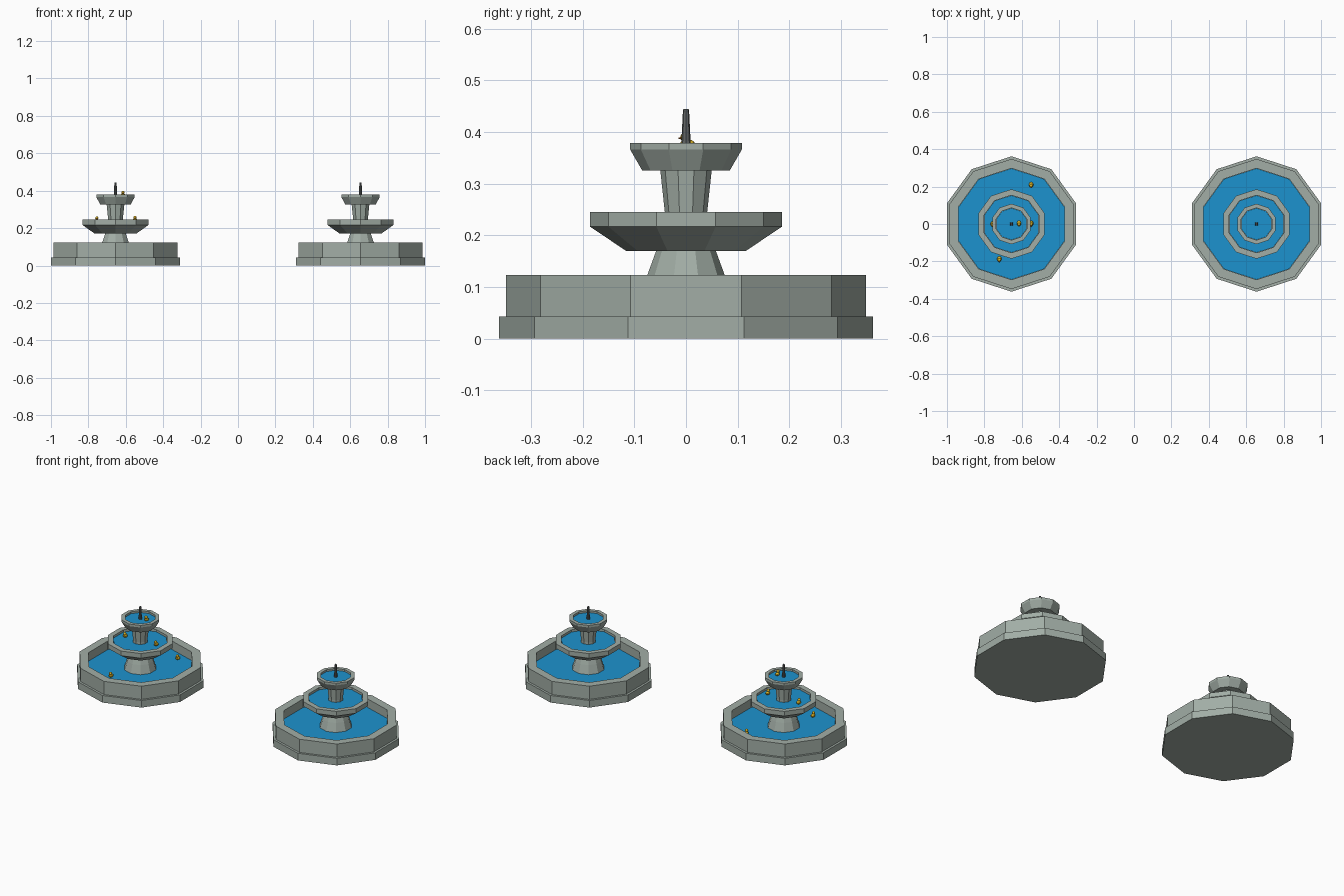
import bpy, math
from mathutils import Matrix, Vector

if "Cube" in bpy.data.objects:
    bpy.data.objects.remove(bpy.data.objects["Cube"])


def material(name, rgb):
    m = bpy.data.materials.new(name)
    m.diffuse_color = (*rgb, 1)
    m.use_nodes = True
    m.node_tree.nodes["Principled BSDF"].inputs["Base Color"].default_value = m.diffuse_color
    return m


STONE = material("stone", (0.36, 0.42, 0.38))
METAL = material("dark_metal", (0.12, 0.13, 0.13))
WATER = material("water", (0.012, 0.29, 0.62))
GOLD = material("yellow", (0.75, 0.48, 0.02))
ORANGE = material("orange", (0.75, 0.2, 0.02))


def lathe(name, profile, x, mat, sides=10):
    """Revolve (radius, z) points into a faceted solid, capped at both ends."""
    verts, faces = [], []
    for r, z in profile:
        for k in range(sides):
            a = math.pi / 2 + 2 * math.pi * k / sides
            verts.append((r * math.cos(a), r * math.sin(a), z))
    for i in range(len(profile) - 1):
        for k in range(sides):
            j = (k + 1) % sides
            faces.append((i * sides + k, i * sides + j,
                          (i + 1) * sides + j, (i + 1) * sides + k))
    last = (len(profile) - 1) * sides
    faces.append(tuple(reversed(range(sides))))
    faces.append(tuple(range(last, last + sides)))
    me = bpy.data.meshes.new(name)
    me.from_pydata(verts, [], faces)
    me.materials.append(mat)
    ob = bpy.data.objects.new(name, me)
    ob.location.x = x
    bpy.context.collection.objects.link(ob)
    return ob


def water(name, r, z, x):
    lathe(name, [(r, z - 0.006), (r, z)], x, WATER)


def fountain(x, side):
    # lower pool with stepped plinth
    lathe(side + "_pool", [(0.362, 0), (0.362, 0.043), (0.348, 0.043), (0.348, 0.123),
                           (0.298, 0.123), (0.298, 0.055)], x, STONE)
    water(side + "_pool_water", 0.297, 0.072, x)
    # pedestal and middle bowl
    lathe(side + "_pedestal", [(0.094, 0.06), (0.075, 0.123), (0.057, 0.172)], x, STONE)
    lathe(side + "_middle_bowl", [(0.116, 0.17), (0.186, 0.217), (0.186, 0.245),
                                  (0.154, 0.245), (0.154, 0.218)], x, STONE)
    water(side + "_middle_water", 0.153, 0.232, x)
    # column and top bowl
    lathe(side + "_column", [(0.041, 0.22), (0.041, 0.245), (0.05, 0.328)], x, STONE)
    lathe(side + "_top_bowl", [(0.085, 0.326), (0.108, 0.366), (0.108, 0.379),
                               (0.086, 0.379), (0.086, 0.358)], x, STONE)
    water(side + "_top_water", 0.085, 0.368, x)
    # spout
    lathe(side + "_spout", [(0.010, 0.36), (0.006, 0.441), (0.005, 0.445)], x, METAL, 8)


def ball(name, loc, scale, mat):
    bpy.ops.mesh.primitive_uv_sphere_add(segments=10, ring_count=6, radius=1, location=loc)
    ob = bpy.context.object
    ob.name, ob.scale = name, scale
    ob.data.materials.append(mat)


def duck(i, x, y, z):
    # floating toy duck: body, head and beak facing the front
    ball(f"duck_{i}_body", (x, y, z + 0.008), (0.012, 0.015, 0.010), GOLD)
    ball(f"duck_{i}_head", (x, y - 0.005, z + 0.022), (0.009, 0.009, 0.009), GOLD)
    ball(f"duck_{i}_beak", (x, y - 0.014, z + 0.020), (0.004, 0.004, 0.002), ORANGE)


fountain(-0.655, "left")
fountain(0.655, "right")

ducks = [(-0.55, 0.21, 0.072), (-0.72, -0.187, 0.072), (-0.55, 0.003, 0.235),
         (-0.755, 0.0, 0.232), (-0.615, 0.003, 0.368)]
for i, d in enumerate(ducks):
    duck(i + 1, *d)
